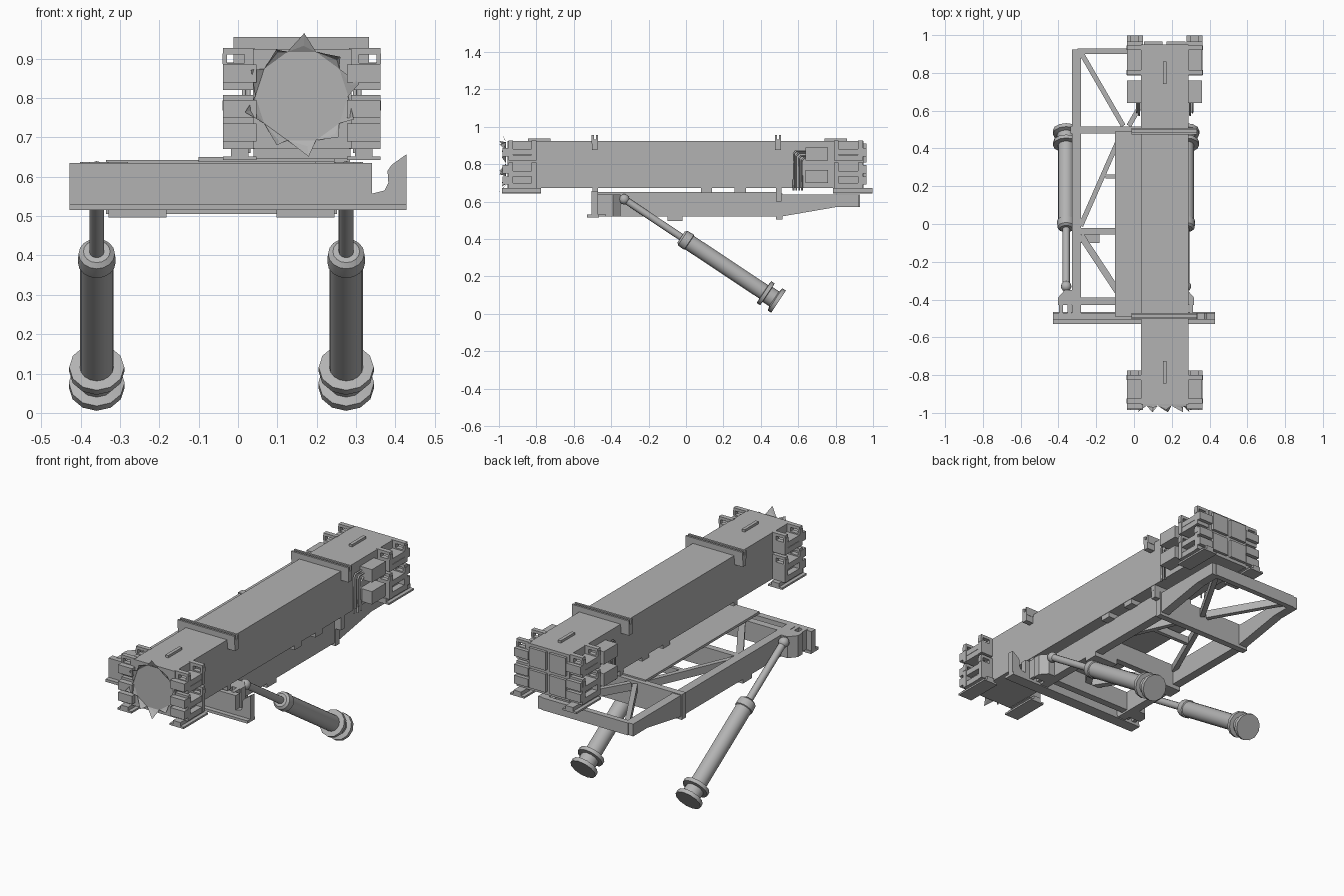
import bpy, bmesh, math, random
from mathutils import Vector

if "Cube" in bpy.data.objects:
    bpy.data.objects.remove(bpy.data.objects["Cube"])

random.seed(4)
grey = bpy.data.materials.new("launcher grey")
grey.diffuse_color = (0.45, 0.45, 0.45, 1)
grey.use_nodes = True
grey.node_tree.nodes["Principled BSDF"].inputs["Base Color"].default_value = grey.diffuse_color
TUBE_X = 0.162    # centre line of the canister
FRAME_X = -0.042  # centre line of the support frame


def finish(name, bm, smooth=False):
    bmesh.ops.recalc_face_normals(bm, faces=bm.faces)
    me = bpy.data.meshes.new(name)
    bm.to_mesh(me)
    bm.free()
    me.materials.append(grey)
    ob = bpy.data.objects.new(name, me)
    bpy.context.collection.objects.link(ob)
    if smooth:
        bpy.ops.object.select_all(action='DESELECT')
        ob.select_set(True)
        bpy.context.view_layer.objects.active = ob
        bpy.ops.object.shade_smooth_by_angle(angle=math.radians(40))
    return ob


def add_box(bm, x0, x1, y0, y1, z0, z1):
    vs = bmesh.ops.create_cube(bm, size=1)["verts"]
    for v in vs:
        v.co = Vector(((x0 + x1) / 2 + v.co.x * (x1 - x0),
                       (y0 + y1) / 2 + v.co.y * (y1 - y0),
                       (z0 + z1) / 2 + v.co.z * (z1 - z0)))


def boxes(name, *dims):
    bm = bmesh.new()
    for d in dims:
        add_box(bm, *d)
    return finish(name, bm)


def prism(name, pts, axis, a, b):
    """Extrude a 2D outline along an axis from a to b."""
    bm = bmesh.new()
    def place(p, t):
        return {'x': (t, *p), 'y': (p[0], t, p[1]), 'z': (*p, t)}[axis]
    f = bm.faces.new([bm.verts.new(place(p, a)) for p in pts])
    ext = bmesh.ops.extrude_face_region(bm, geom=[f])["geom"]
    d = Vector(place((0, 0), b - a))
    bmesh.ops.translate(bm, vec=d, verts=[g for g in ext if isinstance(g, bmesh.types.BMVert)])
    return finish(name, bm)


def lathe(name, start, direction, profile, n):
    """Revolve (distance, radius) pairs around a tilted axis."""
    rot = Vector(direction).to_track_quat('Z', 'Y')
    bm = bmesh.new()
    rings = [[bm.verts.new(Vector(start) + rot @ Vector((r * math.cos(2 * math.pi * i / n),
              r * math.sin(2 * math.pi * i / n), t))) for i in range(n)] for t, r in profile]
    for a, b in zip(rings, rings[1:]):
        for i in range(n):
            bm.faces.new((a[i], a[(i + 1) % n], b[(i + 1) % n], b[i]))
    bm.faces.new(rings[0])
    bm.faces.new(rings[-1])
    return finish(name, bm, True)


def brace(name, p, q, w, z0, z1):
    """Flat diagonal bar between two plan points."""
    p, q = Vector(p), Vector(q)
    d = (q - p).normalized()
    s = Vector((-d.y, d.x)) * w / 2
    prism(name, [tuple(v) for v in (p - s, q - s, q + s, p + s)], 'z', z0, z1)


# Canister body with its lifting ridges
boxes("canister", (0.038, 0.288, -0.955, 0.95, 0.672, 0.925))
boxes("top_ridges", *[(0.153, 0.171, y - 0.06, y + 0.06, 0.92, 0.938) for y in (-0.785, 0.80)])

# Torn front cover: disc with bent petals
bm = bmesh.new()
n = 10
tip_r = [0.15, 0.14, 0.16, 0.135, 0.145, 0.15, 0.14, 0.155, 0.14, 0.145]
def ring_pt(a, r, y):
    return bm.verts.new((TUBE_X + r * math.cos(a), y, 0.805 + r * math.sin(a)))
rim = [ring_pt(2 * math.pi * i / n, 0.118, -0.962) for i in range(n)]
bm.faces.new(rim)
for i in range(n):
    a = 2 * math.pi * (i + 0.5 + random.uniform(-0.3, 0.3)) / n
    tip = ring_pt(a, tip_r[i], -0.985 - 0.012 * (i % 2))
    mid = ring_pt(a, 0.128, -0.972)
    j = (i + 1) % n
    bm.faces.new((rim[i], mid, tip))
    bm.faces.new((mid, rim[j], tip))
    bm.faces.new((rim[i], rim[j], mid))
finish("front_cover", bm)

# Rear cover: rim and four panels
boxes("rear_panels", *[(TUBE_X + sx * 0.06 - 0.05, TUBE_X + sx * 0.06 + 0.05, 0.945, 0.965,
                        0.80 + sz * 0.06 - 0.05, 0.80 + sz * 0.06 + 0.05)
                       for sx in (-1, 1) for sz in (-1, 1)])


# Slotted corner brackets at both ends of the canister
def bracket(name, s, y0, y1, z0, z1):
    bm = bmesh.new()
    def b(a, c, *rest):
        xs = sorted((TUBE_X + s * a, TUBE_X + s * c))
        add_box(bm, *xs, *rest)
    b(0.12, 0.165, y0 + 0.01, y1 - 0.01, z0, z1 - 0.045)           # core
    for y in (y0, y1 - 0.025):                                    # slotted flanges
        b(0.12, 0.20, y, y + 0.025, z0, z1 - 0.038)
        b(0.12, 0.20, y, y + 0.025, z1 - 0.016, z1)
        b(0.12, 0.145, y, y + 0.025, z1 - 0.04, z1 - 0.014)
        b(0.19, 0.202, y, y + 0.025, z1 - 0.04, z1 - 0.014)
    b(0.165, 0.198, y0 + 0.025, y1 - 0.025, z0, z0 + 0.03)          # outer ledges
    b(0.165, 0.198, y0 + 0.025, y1 - 0.025, z1 - 0.075, z1 - 0.045)
    finish(name, bm)


for s, side in ((-1, "left"), (1, "right")):
    for y0, y1, end in ((-0.95, -0.80, "front"), (0.79, 0.945, "rear")):
        bracket(f"{end}_{side}_upper_bracket", s, y0, y1, 0.82, 0.927)
        bracket(f"{end}_{side}_lower_bracket", s, y0, y1, 0.67, 0.808)
        xa, xb = sorted((TUBE_X + s * 0.115, TUBE_X + s * 0.20))
        ya, yb = (-0.985, -0.775) if end == "front" else (0.785, 0.998)
        boxes(f"{end}_{side}_shoe", (xa, xb, ya, yb, 0.642, 0.652),
              (xa + 0.02, xb - 0.02, ya, yb, 0.652, 0.672))
        ye = (-0.98, -0.95) if end == "front" else (0.945, 0.965)
        boxes(f"{end}_{side}_lugs", *[(xa, xb, *ye, z, z + 0.045) for z in (0.69, 0.75, 0.84)])

    # Equipment boxes and cables beside the rear end
    xa, xb = sorted((TUBE_X + s * 0.12, TUBE_X + s * 0.198))
    boxes(f"{side}_equipment_boxes", *[(xa, xb, 0.64, 0.76, z, z + 0.07) for z in (0.70, 0.82)])
    for k in range(4):
        cu = bpy.data.curves.new(f"{side}_cable_{k}", 'CURVE')
        cu.dimensions = '3D'
        cu.bevel_depth = 0.005
        cu.bevel_resolution = 1
        sp = cu.splines.new('POLY')
        x, y, z = TUBE_X + s * (0.135 + 0.012 * (k % 2)), 0.575 + 0.015 * k, 0.87 - 0.012 * k
        pts = [(x, y, 0.66), (x, y, z - 0.015), (x, y + 0.012, z), (x, 0.65, z)]
        sp.points.add(3)
        for p, c in zip(sp.points, pts):
            p.co = (*c, 1)
        cu.materials.append(grey)
        bpy.context.collection.objects.link(bpy.data.objects.new(cu.name, cu))

# Straps over the canister
for name, y in (("front_strap", -0.487), ("rear_strap", 0.492)):
    boxes(name, (-0.012, 0.333, y - 0.017, y - 0.006, 0.925, 0.955),
          (-0.012, 0.333, y + 0.006, y + 0.017, 0.925, 0.955),
          (-0.012, 0.333, y - 0.017, y + 0.017, 0.91, 0.932),
          (-0.012, 0.04, y - 0.015, y + 0.015, 0.875, 0.915),
          (0.285, 0.333, y - 0.015, y + 0.015, 0.875, 0.915))

# Deck plate and saddles under the canister
boxes("deck_plate", (-0.10, 0.245, -0.49, 0.49, 0.637, 0.65))
boxes("saddles", *[(0.04, 0.286, y - w, y + w, 0.645, 0.675)
                   for y, w in ((-0.485, 0.015), (0.11, 0.03), (0.29, 0.03), (0.495, 0.015))])

# Frame side rails with tapered rear, mirrored diagonals and leg mounts
rail = [(-0.47, 0.52), (0.51, 0.52), (0.80, 0.57), (0.925, 0.57), (0.925, 0.637), (-0.47, 0.637)]
for s, side in ((-1, "left"), (1, "right")):
    xa, xb = sorted((FRAME_X + s * 0.238, FRAME_X + s * 0.287))
    prism(f"{side}_rail", rail, 'x', xa, xb)
    for k, (p, q, w) in enumerate([((0.24, 0.91), (0.015, 0.52), 0.026),
                                   ((0.24, -0.01), (0.02, 0.49), 0.026),
                                   ((0.24, -0.06), (0.01, -0.41), 0.035)]):
        brace(f"{side}_diagonal_{k}", (FRAME_X + s * p[0], p[1]), (FRAME_X + s * q[0], q[1]),
              w, 0.59, 0.632)
    mount = [(0.28, -0.43), (0.36, -0.43), (0.36, -0.39), (0.325, -0.35), (0.28, -0.35)]
    prism(f"{side}_leg_mount", [(FRAME_X + s * x, y) for x, y in mount], 'z', 0.52, 0.637)
    xs = [FRAME_X + s * d for d in (0.30, 0.345)]
    boxes(f"{side}_mount_webs", *[(x - 0.01, x + 0.01, -0.48, -0.42, 0.53, 0.637) for x in xs])
    xa, xb = sorted((FRAME_X + s * 0.14, FRAME_X + s * 0.287))
    boxes(f"{side}_bottom_pad", (xa, xb, -0.10, -0.02, 0.497, 0.53))

    # Telescopic leg: ball, rod, cylinder and foot
    x = FRAME_X + s * 0.317
    top, d = (x, -0.33, 0.612), (0, 0.833, -0.553)
    ball = [(0.028 * -math.cos(i * math.pi / 8), max(0.002, 0.028 * math.sin(i * math.pi / 8)))
            for i in range(9)]
    lathe(f"{side}_leg_ball", top, d, ball, 12)
    lathe(f"{side}_leg_rod", top, d, [(0, 0.019), (0.40, 0.019)], 12)
    lathe(f"{side}_leg_cylinder", top, d,
          [(0.365, 0.034), (0.375, 0.046), (0.40, 0.048), (0.415, 0.048), (0.418, 0.043),
           (0.90, 0.043)], 16)
    lathe(f"{side}_foot", top, d,
          [(0.895, 0.05), (0.897, 0.07), (0.918, 0.07), (0.92, 0.048), (0.962, 0.048),
           (0.968, 0.071), (0.99, 0.071)], 12)

boxes("cross_members",
      (-0.30, 0.22, -0.43, -0.39, 0.53, 0.635), (-0.30, 0.22, -0.055, -0.02, 0.53, 0.635),
      (-0.15, 0.07, 0.24, 0.262, 0.59, 0.63), (-0.30, 0.22, 0.90, 0.93, 0.57, 0.637))
boxes("rear_cross_beam", (-0.335, 0.252, 0.48, 0.515, 0.505, 0.642),
      (0.04, 0.285, 0.48, 0.51, 0.60, 0.665))

# Front cross beam with lower lip and hook
boxes("front_cross_beam", (-0.428, 0.34, -0.505, -0.47, 0.52, 0.635),
      (-0.428, 0.428, -0.53, -0.465, 0.515, 0.53))
prism("hook", [(0.33, 0.525), (0.428, 0.525), (0.428, 0.657), (0.39, 0.63), (0.38, 0.615),
               (0.382, 0.585), (0.372, 0.565), (0.34, 0.557), (0.33, 0.557)], 'y', -0.505, -0.47)
